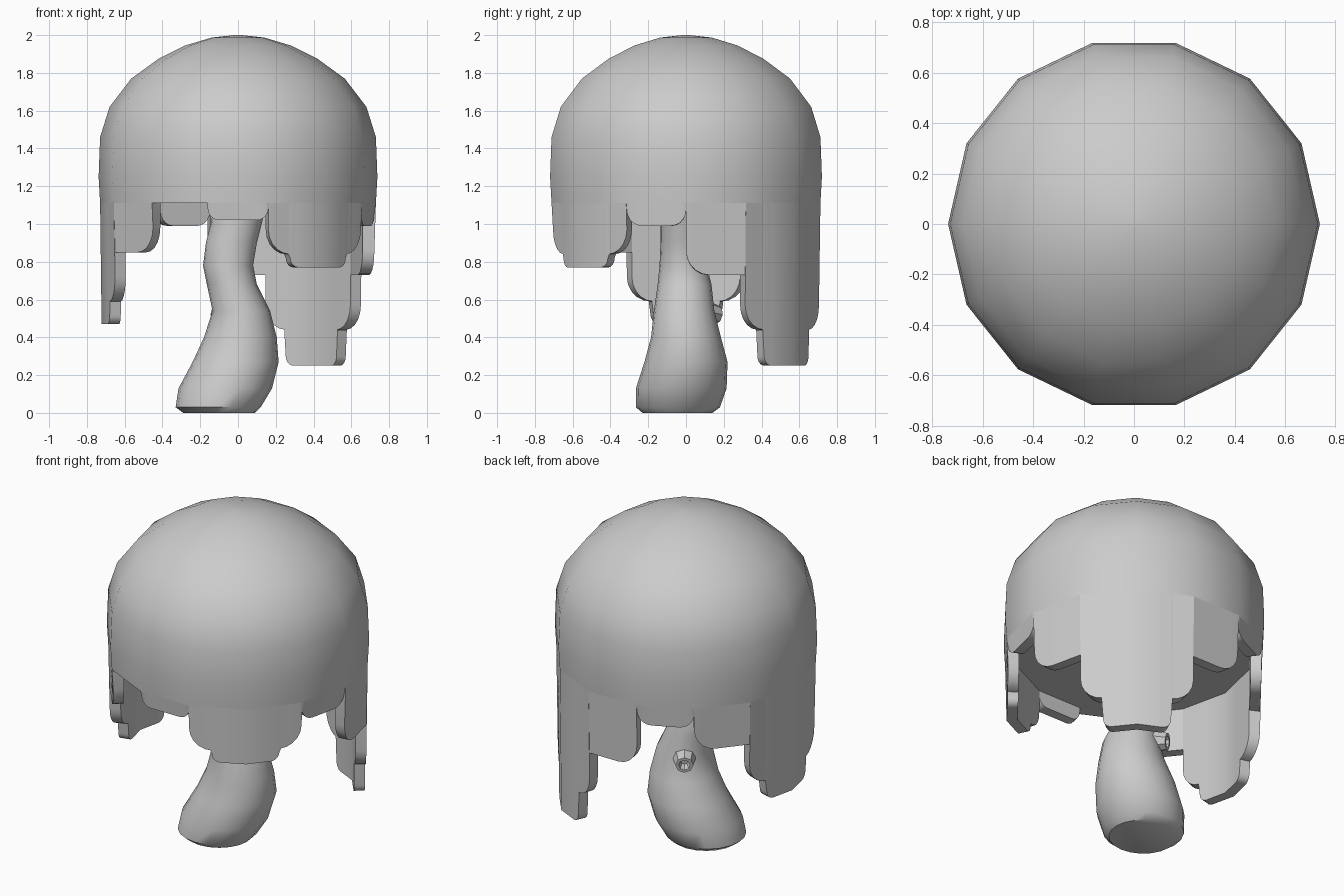
import bpy, bmesh, math
from mathutils import Vector

if "Cube" in bpy.data.objects:
    bpy.data.objects.remove(bpy.data.objects["Cube"])

SIDES = 14
RIM = 1.11       # height of the cap's flat underside
RADIUS = 0.73
THICK = 0.07
FACET = 2 * RADIUS * math.sin(math.pi / SIDES)

GREY = (0.6, 0.6, 0.6, 1)
grey = bpy.data.materials.new("plain_grey")
grey.use_nodes = True
grey.diffuse_color = GREY
grey.node_tree.nodes["Principled BSDF"].inputs["Base Color"].default_value = GREY


def finish(bm, name, angle=40):
    bmesh.ops.recalc_face_normals(bm, faces=bm.faces)
    mesh = bpy.data.meshes.new(name)
    bm.to_mesh(mesh)
    bm.free()
    obj = bpy.data.objects.new(name, mesh)
    mesh.materials.append(grey)
    bpy.context.collection.objects.link(obj)
    bpy.ops.object.select_all(action='DESELECT')
    obj.select_set(True)
    bpy.context.view_layer.objects.active = obj
    bpy.ops.object.shade_smooth_by_angle(angle=math.radians(angle))
    return obj


def ring(centre, rx, ry, sides):
    turn = 2 * math.pi / sides
    return [centre + Vector((rx * math.cos(i * turn), ry * math.sin(i * turn), 0))
            for i in range(sides)]


def loft(rings, name):
    """Skin a stack of rings and close both ends."""
    bm = bmesh.new()
    rows = [[bm.verts.new(p) for p in r] for r in rings]
    n = len(rows[0])
    for a, b in zip(rows, rows[1:]):
        for i in range(n):
            j = (i + 1) % n
            bm.faces.new((a[i], a[j], b[j], b[i]))
    bm.faces.new(rows[0])
    bm.faces.new(rows[-1])
    return finish(bm, name)


# Domed cap with a flat underside
dome = [(RADIUS, RIM), (.738, 1.25), (.73, 1.46), (.68, 1.62), (.565, 1.77),
        (.42, 1.875), (.28, 1.945), (.14, 1.987), (.02, 2)]
loft([ring(Vector((0, 0, z)), r, r, SIDES) for r, z in dome], "cap")

# Bent stem: height, left, right, front and back limits of each ring
stem = [(0, -.29, .09, -.23, .14), (.03, -.33, .12, -.265, .18),
        (.13, -.315, .18, -.265, .215), (.27, -.24, .215, -.22, .22),
        (.4, -.18, .205, -.185, .185), (.54, -.135, .17, -.17, .15),
        (.68, -.165, .1, -.15, .135), (.78, -.185, .08, -.14, .11),
        (.9, -.17, .1, -.135, .09), (1.02, -.14, .13, -.135, .1),
        (1.13, -.13, .16, -.14, .12)]
loft([ring(Vector(((l + r) / 2, (f + b) / 2, z)), (r - l) / 2, (b - f) / 2, 20)
      for z, l, r, f, b in stem], "stem")

# Small hollow stub on the back of the stem
start, tip = Vector((-.03, .06, .54)), Vector((-.105, .165, .52))
aim = (tip - start).to_track_quat('Z', 'Y')
rings = []
for along, radius in ((0, .075), (.6, .06), (1, .05), (1, .032), (.7, .02)):
    centre = start.lerp(tip, along)
    rings.append([centre + aim @ p for p in ring(Vector(), radius, radius, 8)])
loft(rings, "branch_stub")


def corner(s, z, r, way):
    """Rounded lower corner, from the vertical side to the bottom edge."""
    pts = []
    for k in range(6):
        a = k * math.pi / 10
        pts.append((s + way * r / FACET * (1 - math.cos(a)), z + r * (1 - math.sin(a))))
    return pts if way > 0 else pts[::-1]


def on_rim(s, z, radius):
    """Point on the many-sided wall, s counting its facets."""
    k = math.floor(s)
    a, b = [Vector((math.cos(t), math.sin(t), 0)) * radius
            for t in (2 * math.pi * k / SIDES, 2 * math.pi * (k + 1) / SIDES)]
    p = a.lerp(b, s - k)
    p.z = z
    return p


def drip(first, facets, low, tip, round_start, round_end, name):
    """Hanging flap with rounded corners and an optional narrower tip."""
    last = first + facets
    r = min(.13, (RIM - low) * .7)
    edge = corner(first, low, r, 1) if round_start else [(first, low)]
    if tip:
        mid, half = first + facets / 2, .6
        edge.append((mid - half - .03, low))
        edge += corner(mid - half, tip, .05, 1)
        edge.append((mid, tip))
        edge += corner(mid + half, tip, .05, -1)
        edge.append((mid + half + .03, low))
    edge += corner(last, low, r, -1) if round_end else [(last, low)]

    bm = bmesh.new()
    cols = []
    for s, z in edge:
        cols.append([bm.verts.new(on_rim(s, h, rad)) for h, rad in (
            (RIM, RADIUS), (z, RADIUS - .008),
            (z, RADIUS - THICK), (RIM, RADIUS - THICK))])
    for a, b in zip(cols, cols[1:]):
        for i in range(4):
            j = (i + 1) % 4
            bm.faces.new((a[i], a[j], b[j], b[i]))
    bm.faces.new(cols[0])
    bm.faces.new(cols[-1])
    finish(bm, name)


# Flaps around the rim, counted from the left side towards the back
drip(0, 1, .73, None, True, False, "left_back_flap")
drip(1, 2, .44, .25, True, True, "back_left_long_drip")
drip(3, 1, .73, None, False, True, "back_flap")
drip(4, 1, .99, None, True, True, "back_short_flap")
drip(5, 1, .85, None, True, False, "right_back_flap")
drip(6, 2, .59, .47, True, True, "right_long_drip")
drip(8, 1, .85, None, False, True, "right_front_flap")
drip(10, 1, 1.02, None, True, True, "front_short_flap")
drip(11, 2, .84, .77, True, True, "front_left_drip")
drip(13, 1, .99, None, True, True, "left_short_flap")
